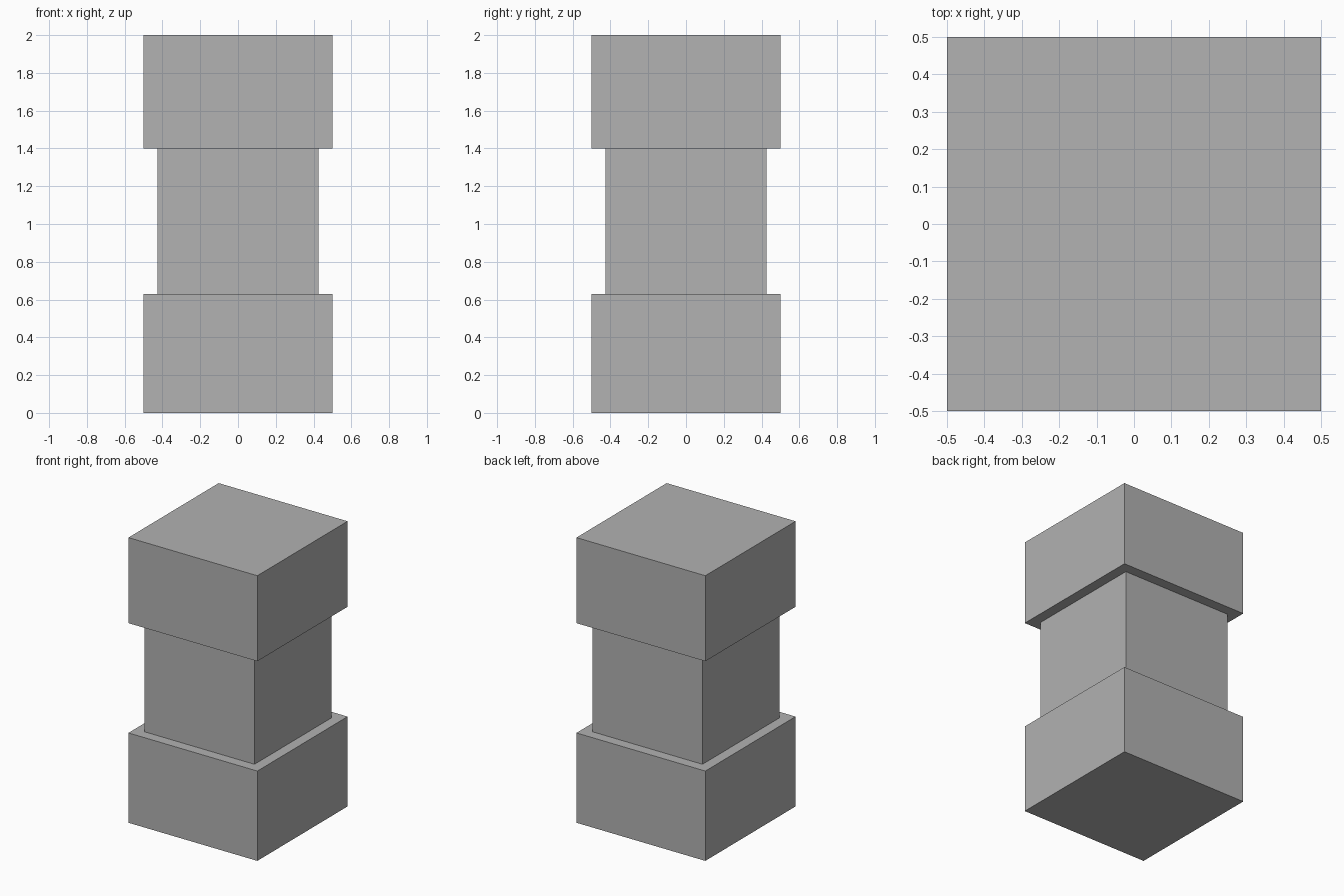
import bpy

cube = bpy.data.objects.get("Cube")
if cube:
    bpy.data.objects.remove(cube, do_unlink=True)

# Single flat grey
grey = bpy.data.materials.new("plain_grey")
grey.use_nodes = True
colour = (0.445, 0.445, 0.445, 1.0)
grey.diffuse_color = colour
grey.node_tree.nodes["Principled BSDF"].inputs["Base Color"].default_value = colour


def block(name, width, bottom, top):
    """Square block standing between two heights."""
    bpy.ops.mesh.primitive_cube_add(size=1, location=(0, 0, (bottom + top) / 2))
    obj = bpy.context.object
    obj.name = name
    obj.scale = (width, width, top - bottom)
    bpy.ops.object.transform_apply(location=False, rotation=False, scale=True)
    obj.data.materials.append(grey)
    return obj


# Wide base, narrower shaft, wide cap
BASE_TOP, CAP_BOTTOM = 0.63, 1.40
block("base_block", 1.0, 0.0, BASE_TOP)
block("middle_shaft", 0.854, BASE_TOP, CAP_BOTTOM)
block("cap_block", 1.0, CAP_BOTTOM, 2.0)
